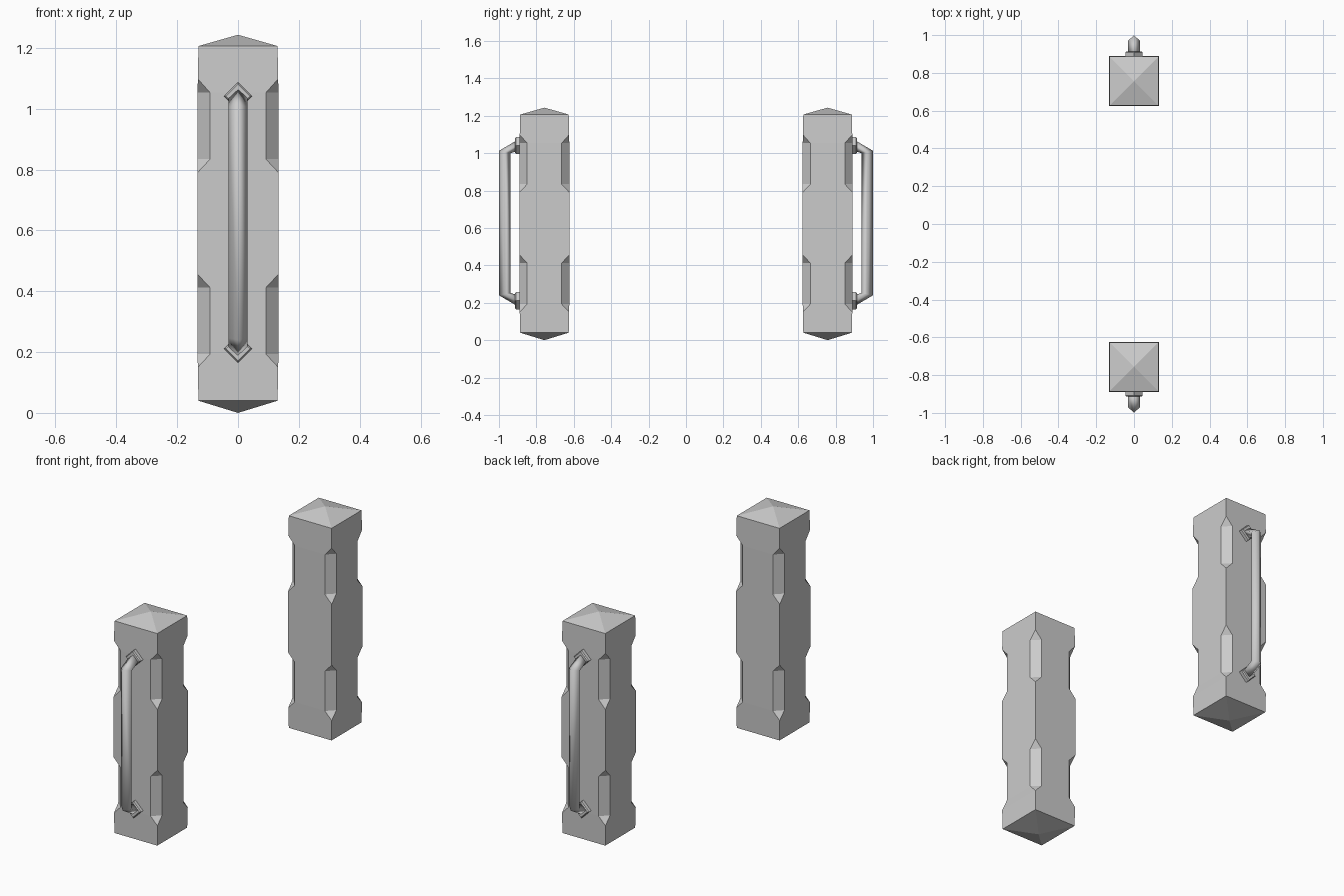
import bpy, bmesh
from mathutils import Vector

if "Cube" in bpy.data.objects:
    bpy.data.objects.remove(bpy.data.objects["Cube"])

CY = 0.757          # distance of each post from the centre
MID_Z = 0.622       # mid height of the posts


def loft(name, rings, smooth=False):
    """Skin a list of equal-length point rings, closing both ends."""
    bm = bmesh.new()
    vs = [[bm.verts.new(p) for p in r] for r in rings]
    n = len(rings[0])
    for a, b in zip(vs, vs[1:]):
        for i in range(n):
            j = (i + 1) % n
            bm.faces.new((a[i], a[j], b[j], b[i]))
    bm.faces.new(vs[0][::-1])
    bm.faces.new(vs[-1])
    bmesh.ops.remove_doubles(bm, verts=bm.verts, dist=1e-5)
    bmesh.ops.recalc_face_normals(bm, faces=bm.faces)
    me = bpy.data.meshes.new(name)
    bm.to_mesh(me)
    bm.free()
    for p in me.polygons:
        p.use_smooth = smooth
    ob = bpy.data.objects.new(name, me)
    bpy.context.collection.objects.link(ob)
    return ob


def post_ring(y, z, h, c):
    """Square of half width h with corners cut back by c."""
    k = h - c
    pts = [(h, -k), (h, k), (k, h), (-k, h), (-h, k), (-h, -k), (-k, -h), (k, -h)]
    return [Vector((px, y + py, z)) for px, py in pts]


def diamond(y, z, r):
    return [Vector(p) for p in ((r, y, z), (0, y, z + r), (-r, y, z), (0, y, z - r))]


# z, half width, corner cut
POST = [(0.04, 0.130, 0), (0.15, 0.132, 0), (0.193, 0.133, 0.041), (0.412, 0.133, 0.041),
        (0.456, 0.133, 0), (0.79, 0.133, 0), (0.834, 0.133, 0.041), (1.053, 0.133, 0.041),
        (1.098, 0.132, 0), (1.206, 0.130, 0)]

for side, s in (("front", -1), ("back", 1)):
    y = s * CY

    # post with pyramid ends and notched corners
    rings = [post_ring(y, 0.0, 0, 0)]
    rings += [post_ring(y, *row) for row in POST]
    rings += [post_ring(y, 1.243, 0, 0)]
    # pyramid tips collapse to a point, so the tiny end caps are left out
    bm_tip = 1e-4
    rings[0] = post_ring(y, 0.0, bm_tip, 0)
    rings[-1] = post_ring(y, 1.243, bm_tip, 0)
    loft(side + "_post", rings)

    # diamond mounting pads
    for label, z in (("lower", 0.211), ("upper", 1.041)):
        loft(f"{side}_{label}_pad", [diamond(s * 0.88, z, 0.046),
                                     diamond(s * 0.908, z, 0.046),
                                     diamond(s * 0.914, z, 0.040)])

    # bent diamond-section handle
    def bend(z, d):
        return [Vector((0.032, s * 0.969, z)), Vector((0, s * 1.0, z + d)),
                Vector((-0.032, s * 0.969, z)), Vector((0, s * 0.938, z - d))]

    def arm_end(z, up):
        r = 0.030
        return [Vector((0.032, s * 0.90, z)), Vector((0, s * 0.90, z + up * r)),
                Vector((-0.032, s * 0.90, z)), Vector((0, s * 0.90, z - up * r))]

    loft(side + "_handle", [arm_end(0.211, -1), bend(0.246, -0.006),
                            bend(1.006, 0.006), arm_end(1.041, 1)], smooth=True)
